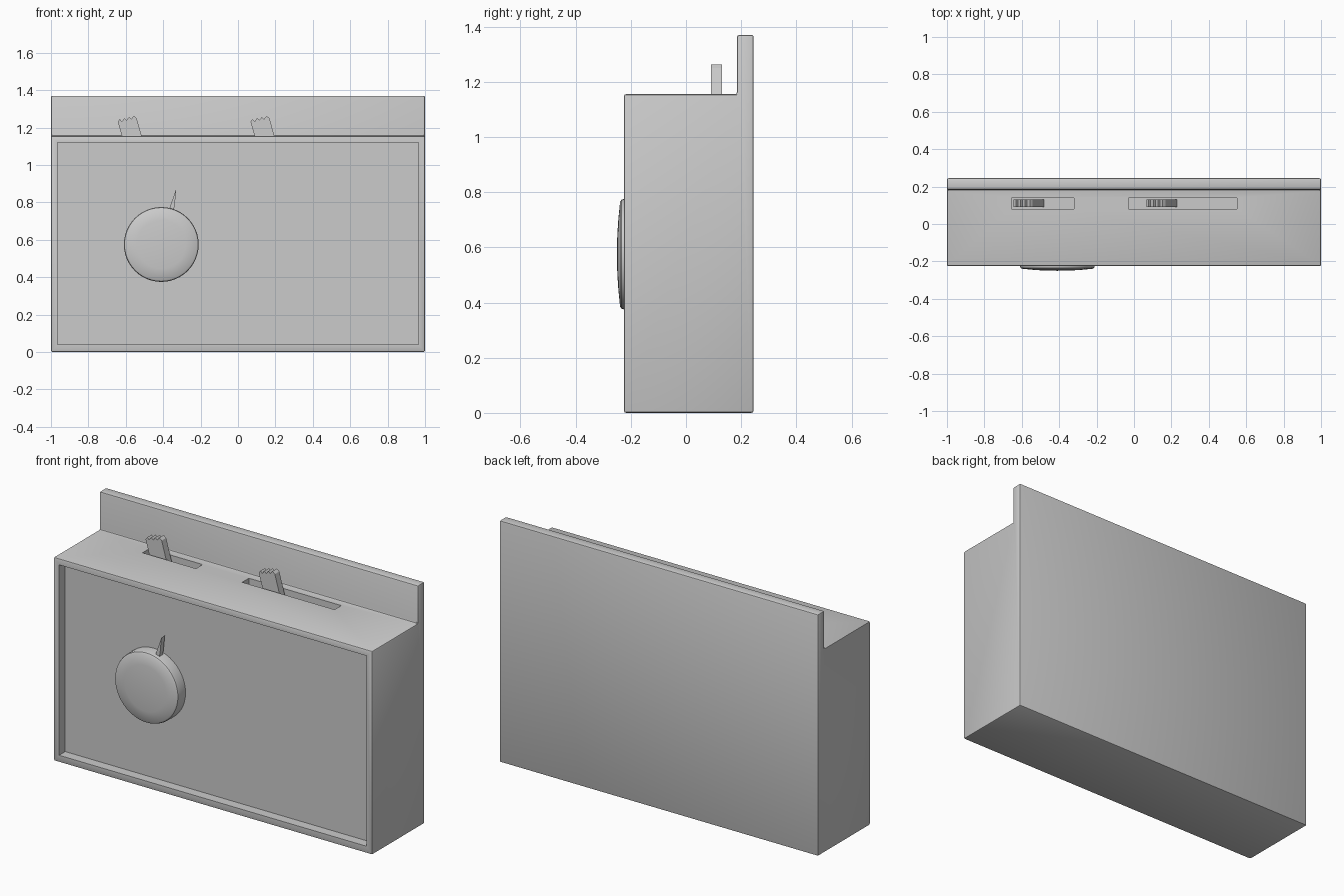
import bpy, bmesh
from math import radians

if "Cube" in bpy.data.objects:
    bpy.data.objects.remove(bpy.data.objects["Cube"])


def extrude_profile(name, pts, axis, lo, hi):
    """Extrude 2D points along x (pts are y,z) or y (pts are x,z)."""
    bm = bmesh.new()
    if axis == 'x':
        verts = [bm.verts.new((lo, a, b)) for a, b in pts]
        move = (hi - lo, 0, 0)
    else:
        verts = [bm.verts.new((a, lo, b)) for a, b in pts]
        move = (0, hi - lo, 0)
    face = bm.faces.new(verts)
    ret = bmesh.ops.extrude_face_region(bm, geom=[face])
    moved = [g for g in ret['geom'] if isinstance(g, bmesh.types.BMVert)]
    bmesh.ops.translate(bm, verts=moved, vec=move)
    bmesh.ops.recalc_face_normals(bm, faces=bm.faces)
    mesh = bpy.data.meshes.new(name)
    bm.to_mesh(mesh)
    bm.free()
    obj = bpy.data.objects.new(name, mesh)
    bpy.context.collection.objects.link(obj)
    return obj


def box(name, x, y, z):
    rect = [(x[0], z[0]), (x[1], z[0]), (x[1], z[1]), (x[0], z[1])]
    return extrude_profile(name, rect, 'y', *y)


def apply_modifier(obj, mod):
    bpy.ops.object.select_all(action='DESELECT')
    bpy.context.view_layer.objects.active = obj
    obj.select_set(True)
    bpy.ops.object.modifier_apply(modifier=mod.name)


# Case with raised back plate, as one L-shaped profile
case = extrude_profile("case", [(-0.225, 0), (0.245, 0), (0.245, 1.37),
                                (0.185, 1.37), (0.185, 1.155), (-0.225, 1.155)],
                       'x', -1, 1)
bevel = case.modifiers.new("edge_rounding", 'BEVEL')
bevel.width = 0.008
bevel.segments = 2
apply_modifier(case, bevel)

# Front recess and the two lever slots
cutters = [box("front_recess_cutter", (-0.965, 0.965), (-0.4, -0.17), (0.04, 1.12))]
for x0, x1 in ((-0.655, -0.32), (-0.03, 0.55)):
    cutters.append(box("slot_cutter", (x0, x1), (0.08, 0.14), (1.035, 1.3)))
for cutter in cutters:
    cutter.hide_render = True
    cut = case.modifiers.new("cut", 'BOOLEAN')
    cut.operation = 'DIFFERENCE'
    cut.solver = 'EXACT'
    cut.object = cutter
    apply_modifier(case, cut)
    bpy.data.objects.remove(cutter)
bpy.ops.object.shade_smooth_by_angle(angle=radians(30))

# Slanted levers with serrated tops
lever = [(-0.48, 1.03), (-0.542, 1.25)]
for i in range(4):
    x, z = -0.557 - 0.025 * i, 1.263 - 0.006 * i
    lever += [(x, z), (x - 0.014, z - 0.018)]
lever[-1] = (-0.643, 1.232)
lever.append((-0.585, 1.03))
for side, dx in (("left", 0), ("right", 0.71)):
    extrude_profile(side + "_lever", [(x + dx, z) for x, z in lever], 'y', 0.09, 0.13)

# Dial with rounded rim and slightly domed face
rings = [(0.2, -0.16), (0.2, -0.225), (0.197, -0.234), (0.19, -0.239),
         (0.13, -0.245), (0.07, -0.249)]
bm = bmesh.new()
profile = [bm.verts.new((r, y, 0)) for r, y in rings]
profile.append(bm.verts.new((0, -0.25, 0)))
edges = [bm.edges.new(p) for p in zip(profile, profile[1:])]
bmesh.ops.spin(bm, geom=profile + edges, cent=(0, 0, 0), axis=(0, 1, 0),
               angle=radians(360), steps=48)
bmesh.ops.remove_doubles(bm, verts=bm.verts, dist=0.0005)
bmesh.ops.holes_fill(bm, edges=[e for e in bm.edges if e.is_boundary], sides=0)
bmesh.ops.recalc_face_normals(bm, faces=bm.faces)
mesh = bpy.data.meshes.new("dial")
bm.to_mesh(mesh)
bm.free()
dial = bpy.data.objects.new("dial", mesh)
bpy.context.collection.objects.link(dial)
dial.location = (-0.41, 0, 0.575)
bpy.ops.object.select_all(action='DESELECT')
bpy.context.view_layer.objects.active = dial
dial.select_set(True)
bpy.ops.object.shade_smooth_by_angle(angle=radians(35))

# Dial pointer
extrude_profile("pointer", [(-0.375, 0.745), (-0.345, 0.745), (-0.338, 0.79),
                            (-0.33, 0.873)], 'y', -0.215, -0.185)
